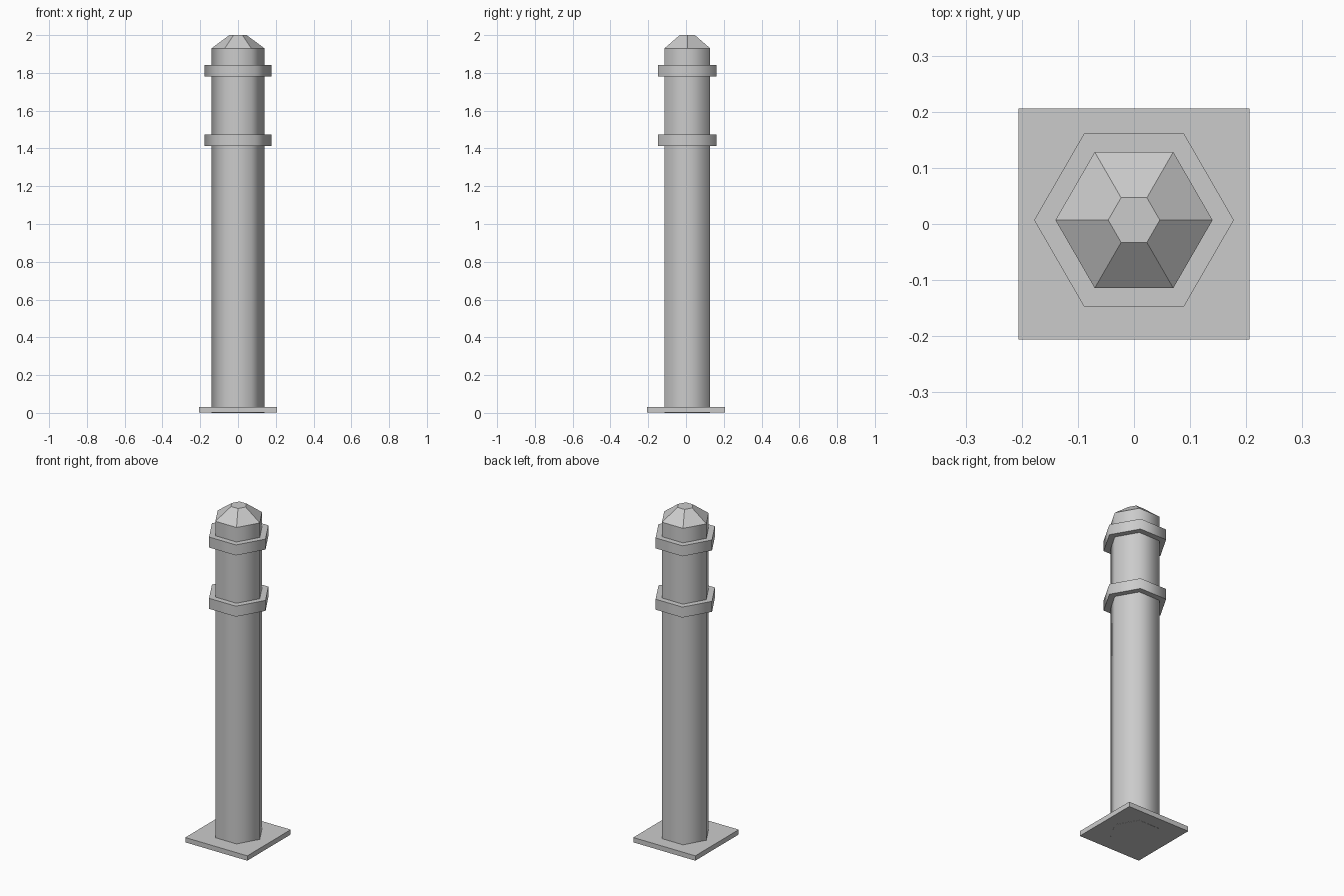
import bpy
import math

default = bpy.data.objects.get("Cube")
if default:
    bpy.data.objects.remove(default, do_unlink=True)

# Single grey paint
GREY = (0.6, 0.6, 0.6, 1.0)
grey = bpy.data.materials.new("grey_metal")
grey.use_nodes = True
grey.diffuse_color = GREY
grey.node_tree.nodes["Principled BSDF"].inputs["Base Color"].default_value = GREY

AXIS_Y = 0.007  # the column stands slightly behind the plate centre


def prism(name, r_low, r_high, z_low, z_high, sides=6, turn=90, y=AXIS_Y, smooth=False):
    """Straight or tapered prism between two heights."""
    bpy.ops.mesh.primitive_cone_add(
        vertices=sides, radius1=r_low, radius2=r_high, depth=z_high - z_low,
        location=(0, y, (z_low + z_high) / 2), rotation=(0, 0, math.radians(turn)))
    part = bpy.context.object
    part.name = name
    part.data.materials.append(grey)
    bpy.ops.object.transform_apply(location=True, rotation=True, scale=True)
    if smooth:
        bpy.ops.object.shade_smooth_by_angle(angle=math.radians(70))
    return part


# Square ground plate
prism("base_plate", 0.206 * math.sqrt(2), 0.206 * math.sqrt(2), 0.001, 0.03,
      sides=4, turn=45, y=0)

# Hexagonal post, softly shaded around its sides
prism("post", 0.14, 0.14, 0, 1.93, smooth=True)

# Two collars
for name, z in (("lower_collar", 1.412), ("upper_collar", 1.78)):
    prism(name, 0.178, 0.178, z, z + 0.063, smooth=True)

# Faceted tapered cap
prism("cap", 0.14, 0.046, 1.93, 2.0)
